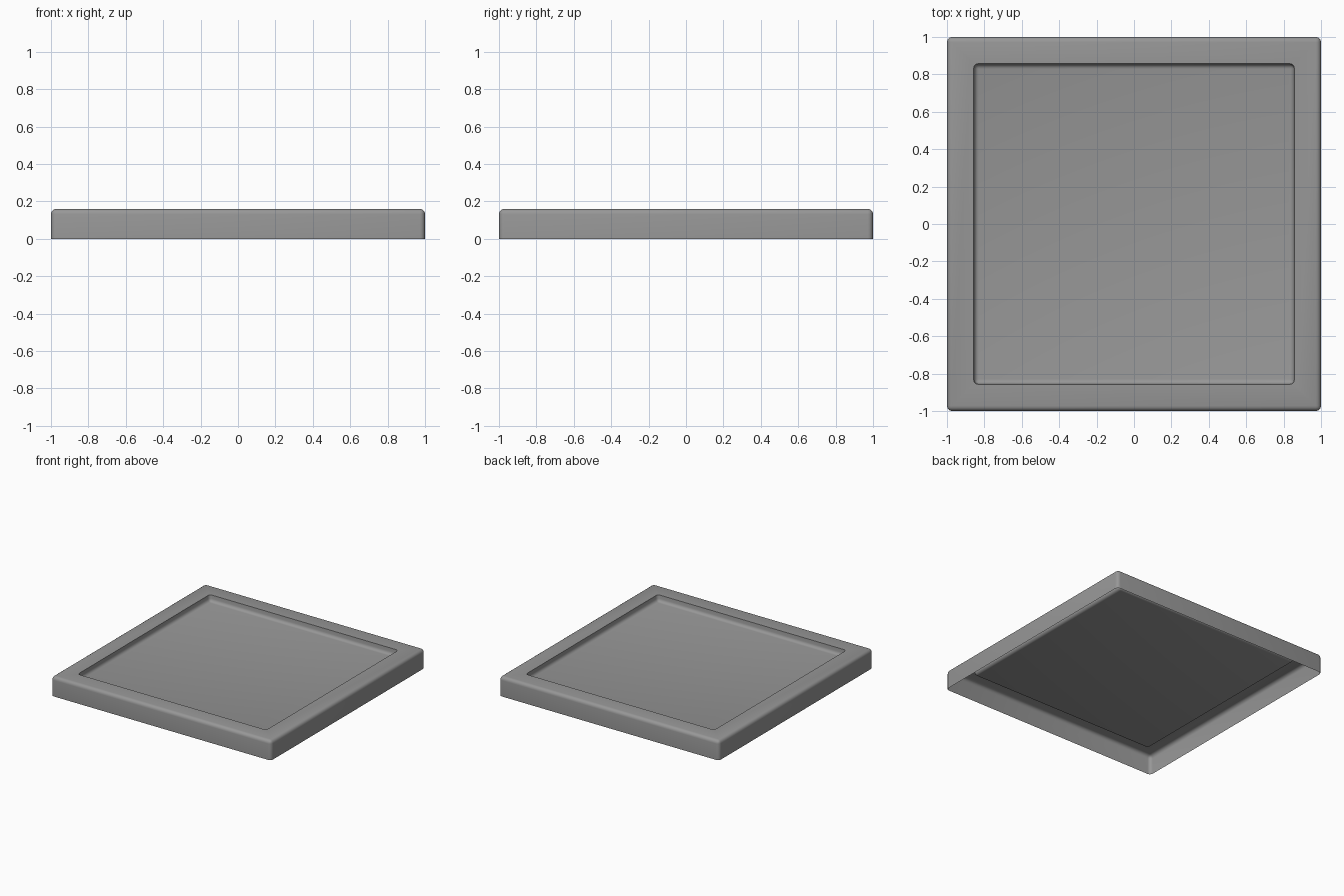
import bpy, bmesh

if "Cube" in bpy.data.objects:
    bpy.data.objects.remove(bpy.data.objects["Cube"])

H = 0.16        # overall height
R = 0.857       # half width of the recess
FLOOR = 0.108   # height of the recessed panel

# Open-bottomed tray shell: box without base, inset top, sunken panel
bm = bmesh.new()
bmesh.ops.create_cube(bm, size=2)
for v in bm.verts:
    v.co.z = H if v.co.z > 0 else 0
bmesh.ops.delete(bm, geom=[f for f in bm.faces if f.normal.z < -0.5], context='FACES_ONLY')
top = [f for f in bm.faces if f.normal.z > 0.5][0]
bmesh.ops.inset_region(bm, faces=[top], thickness=1 - R, use_even_offset=True)
bmesh.ops.inset_region(bm, faces=[top], thickness=0.004, use_even_offset=True)
for v in top.verts:
    v.co.z = FLOOR


def ring(z, half):
    """Edges lying on one square loop."""
    return [e for e in bm.edges if all(abs(v.co.z - z) < 1e-4 and
            abs(max(abs(v.co.x), abs(v.co.y)) - half) < 1e-3 for v in e.verts)]


# Rounded outer rim and vertical corners
outer = ring(H, 1) + [e for e in bm.edges if abs(e.verts[0].co.z - e.verts[1].co.z) > 0.15]
bmesh.ops.bevel(bm, geom=outer, offset=0.028, offset_type='OFFSET', segments=4,
                profile=0.5, affect='EDGES')

# Filleted recess floor and corners, crisp upper lip
inner = ring(FLOOR, R - 0.004)
inner += [e for e in bm.edges if 0.04 < abs(e.verts[0].co.z - e.verts[1].co.z) < 0.06
          and max(abs(e.verts[0].co.x), abs(e.verts[1].co.x)) < 0.9]
bmesh.ops.bevel(bm, geom=inner, offset=0.024, offset_type='OFFSET', segments=4,
                profile=0.5, affect='EDGES')

mesh = bpy.data.meshes.new("tray_shell")
bm.to_mesh(mesh)
bm.free()
tray = bpy.data.objects.new("tray_shell", mesh)
bpy.context.collection.objects.link(tray)

# Dark grey finish
mat = bpy.data.materials.new("dark_grey")
mat.diffuse_color = (0.31, 0.31, 0.31, 1)
mat.use_nodes = True
mat.node_tree.nodes["Principled BSDF"].inputs["Base Color"].default_value = mat.diffuse_color
mesh.materials.append(mat)

bpy.context.view_layer.objects.active = tray
tray.select_set(True)
bpy.ops.object.shade_smooth_by_angle(angle=0.7)
